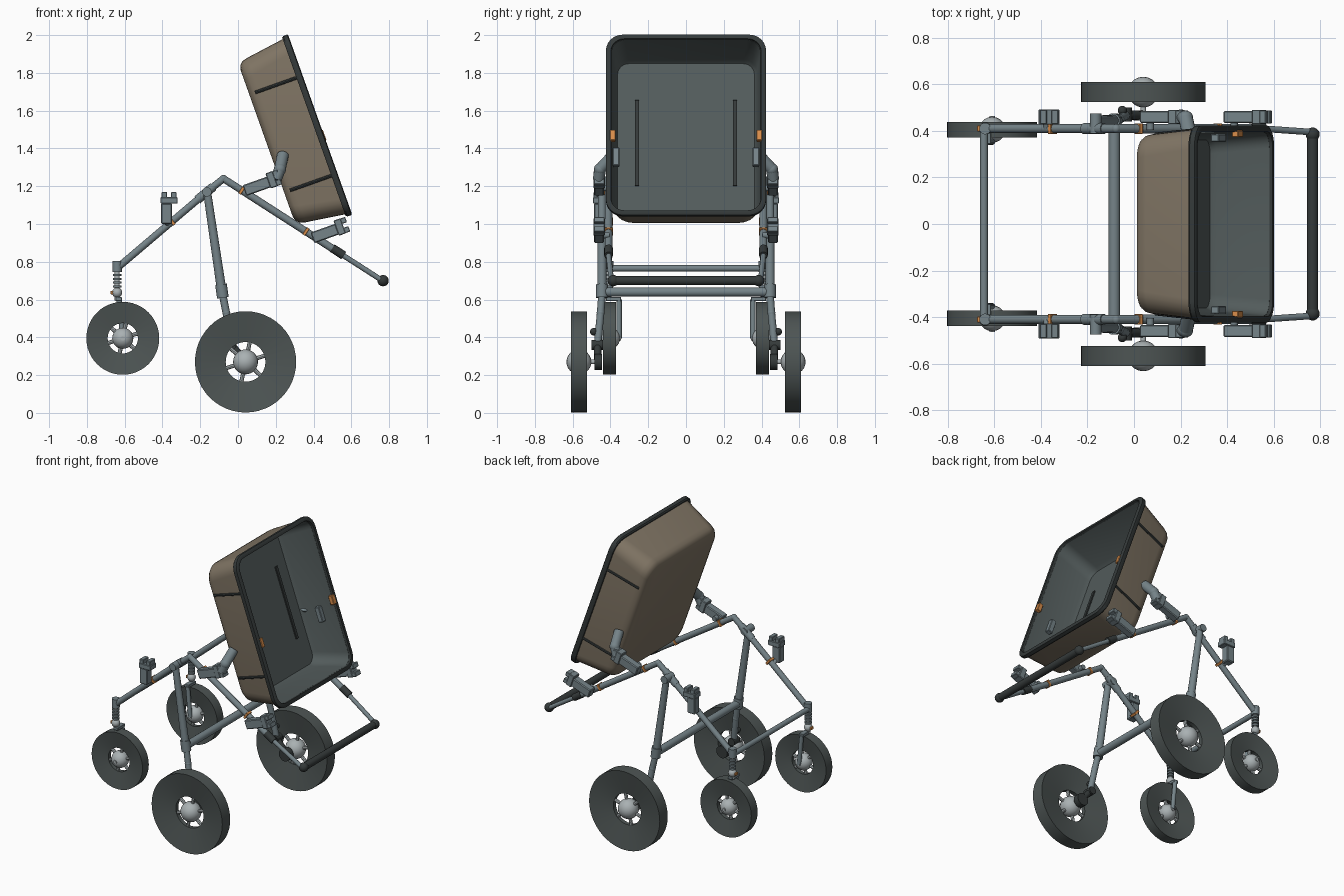
import bpy, bmesh, math
from mathutils import Vector, Matrix

if "Cube" in bpy.data.objects:
    bpy.data.objects.remove(bpy.data.objects["Cube"])


def material(name, r, g, b):
    m = bpy.data.materials.new(name)
    m.use_nodes = True
    m.diffuse_color = (r, g, b, 1)
    m.node_tree.nodes["Principled BSDF"].inputs["Base Color"].default_value = (r, g, b, 1)
    return m


STEEL = material("blue grey steel", 0.18, 0.23, 0.25)
TAN = material("tan shell", 0.22, 0.18, 0.13)
LINER = material("grey liner", 0.085, 0.105, 0.105)
TYRE = material("tyre grey", 0.075, 0.09, 0.088)
DARK = material("charcoal", 0.035, 0.042, 0.042)
HUB = material("pale metal", 0.4, 0.44, 0.45)
ORANGE = material("orange", 0.7, 0.27, 0.07)

TILT = Matrix.Rotation(math.radians(-19.6), 4, "Y")
TUB = Matrix.Translation((0.43, 0, 1.525)) @ TILT


def finish(name, bm, mats, matrix=Matrix(), angle=35):
    bmesh.ops.recalc_face_normals(bm, faces=bm.faces)
    me = bpy.data.meshes.new(name)
    bm.to_mesh(me)
    bm.free()
    for m in mats:
        me.materials.append(m)
    me.shade_smooth()
    me.set_sharp_from_angle(angle=math.radians(angle))
    ob = bpy.data.objects.new(name, me)
    ob.matrix_world = matrix
    bpy.context.collection.objects.link(ob)
    return ob


def rod(name, a, b, r, mat, r2=None, sides=16):
    a, b = Vector(a), Vector(b)
    bm = bmesh.new()
    bmesh.ops.create_cone(bm, cap_ends=True, segments=sides, radius1=r,
                          radius2=r if r2 is None else r2, depth=(b - a).length)
    turn = (b - a).to_track_quat("Z", "Y").to_matrix().to_4x4()
    return finish(name, bm, [mat], Matrix.Translation((a + b) / 2) @ turn)


def ball(name, c, r, mat):
    bm = bmesh.new()
    bmesh.ops.create_uvsphere(bm, u_segments=20, v_segments=12, radius=r)
    return finish(name, bm, [mat], Matrix.Translation(c))


def box(name, c, size, mat, turn=Matrix(), parent=Matrix()):
    bm = bmesh.new()
    bmesh.ops.create_cube(bm, size=1)
    bmesh.ops.scale(bm, vec=size, verts=bm.verts)
    bmesh.ops.bevel(bm, geom=bm.edges[:], offset=min(size) * 0.1, segments=1, affect="EDGES")
    return finish(name, bm, [mat], parent @ Matrix.Translation(c) @ turn)


def path(name, pts, r, mat):
    for i, (a, b) in enumerate(zip(pts, pts[1:])):
        rod(f"{name}_{i + 1}", a, b, r, mat)
        if i:
            ball(f"{name}_joint_{i}", a, r * 1.05, mat)


def rounded_loop(bm, depth, half_y, half_z, radius, steps=6):
    loop = []
    for k, (sy, sz) in enumerate([(1, 1), (-1, 1), (-1, -1), (1, -1)]):
        for i in range(steps + 1):
            t = math.pi / 2 * (k + i / steps)
            loop.append(bm.verts.new((depth, sy * (half_y - radius) + radius * math.cos(t),
                                      sz * (half_z - radius) + radius * math.sin(t))))
    return loop


def shell(name, sections, mats, slots, caps=(), closed=False):
    bm = bmesh.new()
    loops = [rounded_loop(bm, *s) for s in sections]
    pairs = list(zip(loops, loops[1:]))
    if closed:
        pairs.append((loops[-1], loops[0]))
    for (a, b), slot in zip(pairs, slots):
        for i in range(len(a)):
            j = (i + 1) % len(a)
            bm.faces.new((a[i], a[j], b[j], b[i])).material_index = slot
    for end, slot in caps:
        bm.faces.new(loops[end]).material_index = slot
    return finish(name, bm, mats, TUB, 40)


# Tub: outer shell with rounded base, then liner walls down to the floor
shell("tub", [(-0.295, 0.34, 0.41, 0.07), (-0.288, 0.365, 0.437, 0.085), (-0.268, 0.38, 0.455, 0.095),
              (-0.24, 0.386, 0.462, 0.095), (-0.01, 0.41, 0.495, 0.085), (-0.01, 0.395, 0.48, 0.07),
              (-0.24, 0.375, 0.452, 0.07), (-0.265, 0.362, 0.438, 0.06)],
      [TAN, LINER], [0, 0, 0, 0, 1, 1, 1], [(0, 0), (-1, 1)])
shell("tub_rim", [(-0.03, 0.418, 0.5, 0.085), (-0.022, 0.424, 0.507, 0.09), (0, 0.424, 0.507, 0.09),
                  (0.005, 0.416, 0.5, 0.085), (0.005, 0.398, 0.482, 0.07), (-0.03, 0.394, 0.478, 0.068)],
      [DARK], [0] * 6, closed=True)


# Wheel: dished tyre on a spoked ball hub
def wheel(name, c, radius, hole, half, hub, nub):
    c = Vector(c)
    bm = bmesh.new()
    prof = [(radius, -half), (radius, half), (hole, 0.014), (hole, -0.014)]
    vs = [bm.verts.new((r, y, 0)) for r, y in prof]
    es = [bm.edges.new((vs[i], vs[(i + 1) % 4])) for i in range(4)]
    bmesh.ops.spin(bm, geom=vs + es, axis=(0, 1, 0), cent=(0, 0, 0),
                   angle=math.tau, steps=48, use_merge=True)
    bmesh.ops.remove_doubles(bm, verts=bm.verts, dist=0.0001)
    finish(name + "_tyre", bm, [TYRE], Matrix.Translation(c))
    ball(name + "_hub", c, hub, HUB)
    rod(name + "_hub_nub", c - Vector((0, nub, 0)), c + Vector((0, nub, 0)), 0.012, HUB)
    for i in range(6):
        t = math.tau * (i + 0.3) / 6
        d = Vector((math.cos(t), 0, math.sin(t)))
        rod(f"{name}_spoke_{i + 1}", c + d * hub * 0.8, c + d * (hole + 0.008), 0.011, HUB, sides=8)


for s, side in ((1, "left"), (-1, "right")):
    def p(x, y, z):
        return (x, s * y, z)

    # Wheels
    wheel(side + "_main_wheel", p(0.04, 0.567, 0.27), 0.268, 0.105, 0.043, 0.066, 0.02)
    wheel(side + "_caster_wheel", p(-0.61, 0.405, 0.395), 0.193, 0.08, 0.034, 0.056, 0.06)

    # Side frame running from the strut over the apex to the handle
    path(side + "_frame_tube", [p(-0.636, 0.41, 0.77), p(-0.177, 0.41, 1.16),
                                p(-0.077, 0.41, 1.24), p(0.03, 0.41, 1.172)], 0.019, STEEL)
    rod(side + "_frame_sleeve", p(-0.215, 0.41, 1.128), p(-0.13, 0.41, 1.198), 0.024, STEEL)
    rod(side + "_rear_tube", p(0.03, 0.41, 1.172), p(0.55, 0.41, 0.838), 0.02, STEEL)
    rod(side + "_rear_sleeve", p(0.5, 0.41, 0.872), p(0.56, 0.41, 0.833), 0.023, DARK)
    rod(side + "_handle_arm", p(0.55, 0.41, 0.838), p(0.765, 0.395, 0.7), 0.014, STEEL)
    ball(side + "_handle_knob", p(0.768, 0.385, 0.7), 0.03, DARK)
    for i, (x, z) in enumerate([(-0.35, 1.013), (0.02, 1.178), (0.36, 0.96)]):
        box(f"{side}_orange_clip_{i + 1}", p(x, 0.41, z), (0.016, 0.046, 0.044), ORANGE,
            Matrix.Rotation(math.radians(-40 if x < 0 else 33), 4, "Y"))

    # Main leg, knee and axle arm
    rod(side + "_leg", p(-0.165, 0.445, 1.18), p(-0.085, 0.445, 0.64), 0.021, STEEL, 0.025)
    rod(side + "_leg_pivot", p(-0.165, 0.39, 1.17), p(-0.165, 0.475, 1.17), 0.025, STEEL)
    rod(side + "_leg_collar", p(-0.09, 0.445, 0.68), p(-0.08, 0.445, 0.61), 0.031, STEEL)
    path(side + "_lower_leg", [p(-0.08, 0.445, 0.62), p(-0.062, 0.452, 0.53),
                               p(-0.035, 0.468, 0.36)], 0.02, STEEL)
    rod(side + "_knee_pin", p(-0.035, 0.44, 0.36), p(-0.035, 0.5, 0.36), 0.026, DARK)
    ball(side + "_knee_knob", p(-0.05, 0.488, 0.43), 0.02, DARK)
    rod(side + "_axle_arm", p(-0.035, 0.468, 0.36), p(0.04, 0.468, 0.27), 0.02, DARK)
    rod(side + "_axle_block", p(0.04, 0.445, 0.27), p(0.04, 0.485, 0.27), 0.042, DARK)
    rod(side + "_axle", p(0.04, 0.47, 0.27), p(0.04, 0.56, 0.27), 0.012, HUB)

    # Sprung caster strut with a one sided fork
    rod(side + "_strut_head", p(-0.64, 0.41, 0.745), p(-0.64, 0.41, 0.805), 0.025, STEEL)
    rod(side + "_strut_post", p(-0.64, 0.41, 0.595), p(-0.64, 0.41, 0.75), 0.013, HUB)
    for i in range(4):
        rod(f"{side}_spring_coil_{i + 1}", p(-0.64, 0.41, 0.664 + i * 0.02),
            p(-0.64, 0.41, 0.675 + i * 0.02), 0.023, STEEL)
    ball(side + "_strut_ball", p(-0.64, 0.41, 0.637), 0.027, HUB)
    box(side + "_strut_tab", p(-0.664, 0.41, 0.637), (0.02, 0.025, 0.018), ORANGE)
    box(side + "_fork_crown", p(-0.632, 0.384, 0.603), (0.034, 0.08, 0.02), STEEL)
    path(side + "_fork_arm", [p(-0.63, 0.354, 0.6), p(-0.61, 0.354, 0.395)], 0.014, STEEL)

    # Upright front bracket
    box(side + "_front_bracket_post", p(-0.378, 0.46, 1.055), (0.058, 0.055, 0.11), STEEL)
    box(side + "_front_bracket_head", p(-0.365, 0.46, 1.125), (0.09, 0.065, 0.034), STEEL)
    for i, x in enumerate((-0.39, -0.34)):
        box(f"{side}_front_bracket_jaw_{i + 1}", p(x, 0.46, 1.152), (0.03, 0.06, 0.034), STEEL)
    rod(side + "_front_bracket_pin", p(-0.375, 0.41, 1.0), p(-0.375, 0.465, 1.02), 0.014, STEEL)

    # Tilted brackets beneath the tub
    for label, x, z in (("middle", 0.1, 1.2), ("rear", 0.46, 0.95)):
        place = Matrix.Translation(p(x, 0.46, z)) @ TILT
        name = f"{side}_{label}_bracket"
        box(name + "_body", (0, 0, 0), (0.14, 0.052, 0.06), STEEL, parent=place)
        box(name + "_head", (0.085, 0, 0.006), (0.04, 0.062, 0.085), STEEL, parent=place)
        for i, w in enumerate((-0.02, 0.032)):
            box(f"{name}_jaw_{i + 1}", (0.115, 0, w), (0.03, 0.056, 0.03), STEEL, parent=place)
        rod(name + "_pin", p(x - 0.03, 0.405, z - 0.01), p(x - 0.03, 0.46, z - 0.01), 0.016, STEEL)

    # Elbow carrying the tub
    path(side + "_tub_elbow", [p(0.2, 0.462, 1.235), p(0.222, 0.455, 1.29), p(0.238, 0.385, 1.365)],
         0.031, STEEL)

    # Tub fittings: outer ribs, floor rails, rim latch and inner clip
    for i, u in enumerate((-0.275, 0.275)):
        a, b = TUB @ Vector(p(-0.262, 0.384, u)), TUB @ Vector(p(-0.02, 0.409, u))
        rod(f"{side}_tub_rib_{i + 1}", a, b, 0.009, DARK, sides=8)
    box(side + "_floor_rail", p(-0.261, 0.26, -0.01), (0.009, 0.022, 0.48), DARK, parent=TUB)
    box(side + "_rim_latch", p(-0.006, 0.388, -0.06), (0.03, 0.03, 0.06), ORANGE, parent=TUB)
    box(side + "_inner_clip", p(-0.12, 0.37, -0.14), (0.035, 0.034, 0.1), STEEL, parent=TUB)

# Cross bars
rod("front_cross_bar", (-0.645, -0.4, 0.765), (-0.645, 0.4, 0.765), 0.017, STEEL)
rod("leg_cross_bar", (-0.085, -0.44, 0.64), (-0.085, 0.44, 0.64), 0.025, STEEL)
rod("handle_bar", (0.768, -0.385, 0.7), (0.768, 0.385, 0.7), 0.024, DARK)
